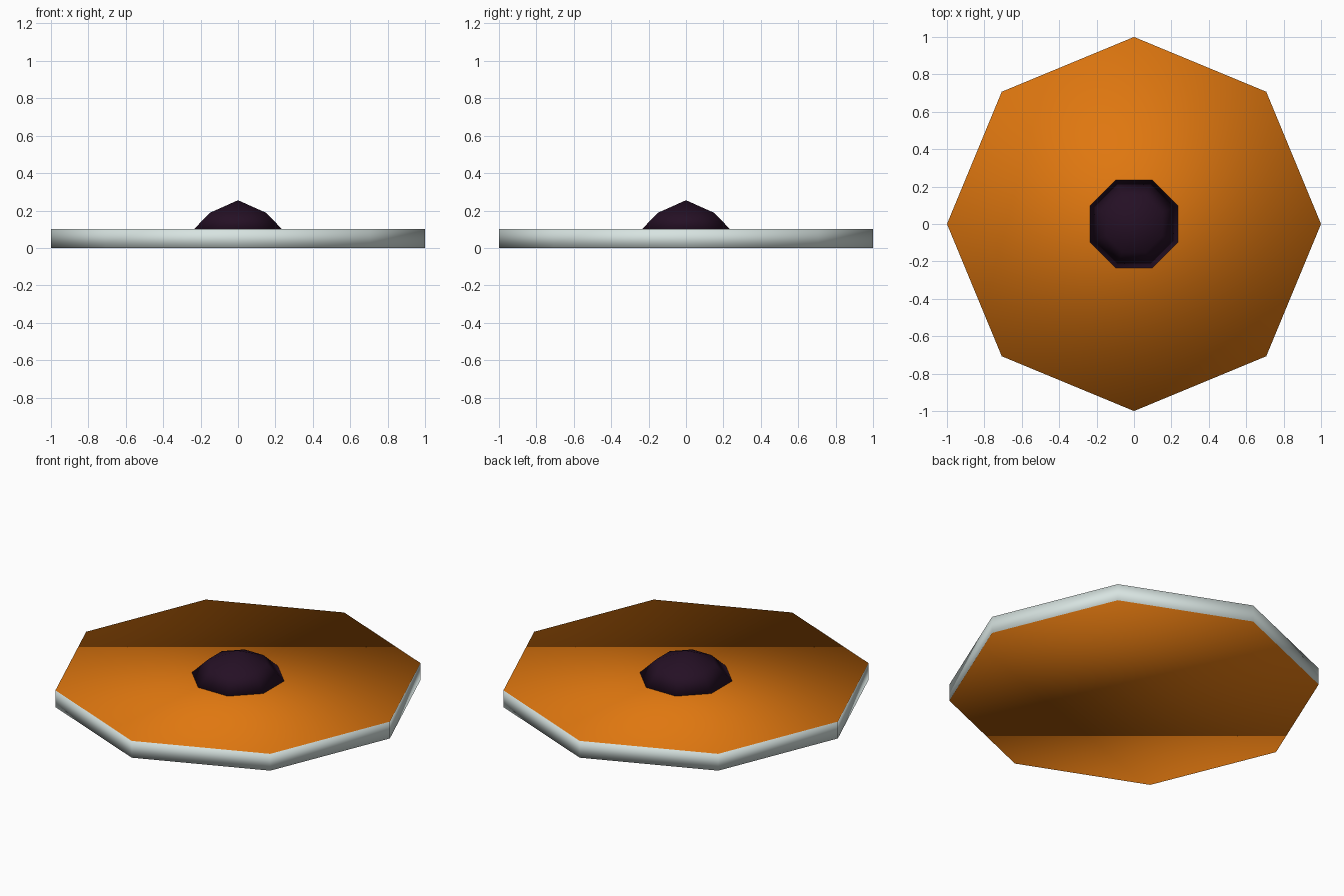
import bpy, bmesh, math

if "Cube" in bpy.data.objects:
    bpy.data.objects.remove(bpy.data.objects["Cube"])


def material(name, rgb):
    m = bpy.data.materials.new(name)
    m.diffuse_color = (*rgb, 1)
    m.use_nodes = True
    m.node_tree.nodes["Principled BSDF"].inputs["Base Color"].default_value = m.diffuse_color
    return m


orange = material("orange", (0.74, 0.185, 0.005))
pale_grey = material("pale grey", (0.68, 0.77, 0.75))
dark_purple = material("dark purple", (0.018, 0.005, 0.018))


def octagon_solid(name, rings, turn, mats, apex=None):
    """Stack eight-sided rings (radius, z) and close them with a flat top or an apex."""
    bm = bmesh.new()
    loops = [[bm.verts.new((r * math.cos(turn + k * math.pi / 4),
                            r * math.sin(turn + k * math.pi / 4), z))
              for k in range(8)] for r, z in rings]
    for low, high in zip(loops, loops[1:]):
        for k in range(8):
            n = (k + 1) % 8
            bm.faces.new((low[k], low[n], high[n], high[k]))
    bm.faces.new(loops[0][::-1])
    if apex is None:
        bm.faces.new(loops[-1])
    else:
        tip = bm.verts.new((0, 0, apex))
        for k in range(8):
            bm.faces.new((loops[-1][k], loops[-1][(k + 1) % 8], tip))
    bm.normal_update()
    for f in bm.faces:
        f.smooth = True
        # second material goes on upright faces
        f.material_index = 1 if len(mats) > 1 and abs(f.normal.z) < 0.5 else 0
    mesh = bpy.data.meshes.new(name)
    bm.to_mesh(mesh)
    bm.free()
    for m in mats:
        mesh.materials.append(m)
    obj = bpy.data.objects.new(name, mesh)
    bpy.context.collection.objects.link(obj)
    return obj


# Wide disc: orange faces, pale rim
octagon_solid("disc", [(1, 0), (1, 0.1)], 0, [orange, pale_grey])

# Low central dome, turned half a side
octagon_solid("dome", [(0.255, 0.1), (0.163, 0.188)], math.pi / 8,
              [dark_purple], apex=0.255)
